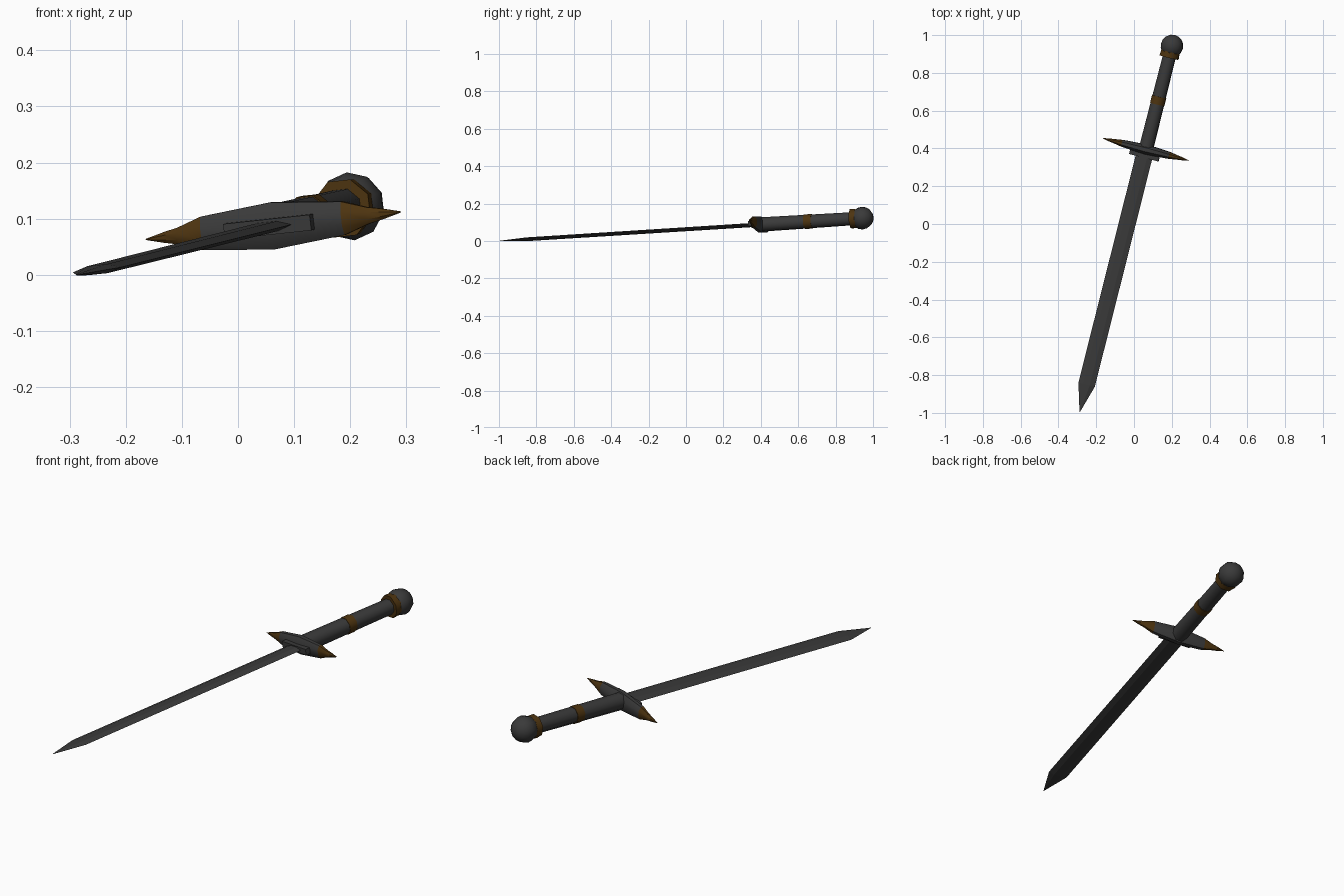
import bpy, bmesh, math
from mathutils import Matrix, Vector

if "Cube" in bpy.data.objects:
    bpy.data.objects.remove(bpy.data.objects["Cube"])

# Sword frame: x across the guard, y along the blade towards the pommel, z out of the flat
U = Vector((0.252, 1.0, 0.063)).normalized()
W = Vector((0.455, -0.12, 0.049))
W = (W - U * W.dot(U)).normalized()
V = W.cross(U)
FRAME = Matrix.Translation((0.063, 0.395, 0.0875)) @ Matrix((W, U, V)).transposed().to_4x4()


def material(name, rgb):
    m = bpy.data.materials.new(name)
    m.diffuse_color = (*rgb, 1)
    m.use_nodes = True
    m.node_tree.nodes["Principled BSDF"].inputs["Base Color"].default_value = m.diffuse_color
    return m


STEEL = material("dark grey", (0.042, 0.042, 0.042))
BRONZE = material("dark bronze brown", (0.075, 0.034, 0.005))


def ring(n):
    return [(math.cos(2 * math.pi * (i + 0.5) / n), math.sin(2 * math.pi * (i + 0.5) / n))
            for i in range(n)]


def loft(name, axis, profile, sections, mats, rule=None, smooth=35):
    """Skin a profile along an axis; each section is (position, half size a, half size b)."""
    bm = bmesh.new()
    rows = []
    for p, a, b in sections:
        rows.append([bm.verts.new((p, c * a, s * b) if axis == 'x' else (c * a, p, s * b))
                     for c, s in profile])
    n = len(profile)
    for lo, hi in zip(rows, rows[1:]):
        for i in range(n):
            bm.faces.new((lo[i], lo[(i + 1) % n], hi[(i + 1) % n], hi[i]))
    bm.faces.new(rows[0])
    bm.faces.new(rows[-1])
    return finish(name, bm, mats, rule, smooth)


def finish(name, bm, mats, rule=None, smooth=35):
    bmesh.ops.recalc_face_normals(bm, faces=bm.faces)
    if rule:
        for f in bm.faces:
            f.material_index = rule(f.calc_center_median())
    me = bpy.data.meshes.new(name)
    bm.to_mesh(me)
    bm.free()
    me.transform(FRAME)
    ob = bpy.data.objects.new(name, me)
    bpy.context.collection.objects.link(ob)
    for m in mats:
        me.materials.append(m)
    if smooth:
        bpy.ops.object.select_all(action='DESELECT')
        ob.select_set(True)
        bpy.context.view_layer.objects.active = ob
        bpy.ops.object.shade_smooth_by_angle(angle=math.radians(smooth))
    return ob


# Blade: flat-centred hexagonal section, drawn in to a point
hexagon = [(1, 0), (0.4, 1), (-0.4, 1), (-1, 0), (-0.4, -1), (0.4, -1)]
loft("blade", 'y', hexagon,
     [(-1.437, 0.001, 0.001), (-1.287, 0.045, 0.008), (-0.01, 0.045, 0.009)], [STEEL], smooth=0)

# Flat collar where the blade meets the guard
square = [(1, 1), (-1, 1), (-1, -1), (1, -1)]
loft("blade_collar", 'y', square, [(-0.045, 0.08, 0.014), (0, 0.08, 0.014)], [STEEL], smooth=0)

# Crossguard: swollen middle with bronze pointed ends
k = 1 / math.cos(math.pi / 8)
half = [(0.236, 0.001, 0.001), (0.20, 0.008, 0.010), (0.175, 0.011, 0.015), (0.13, 0.018, 0.030)]
arm = [(x, a * k, b * k) for x, a, b in half]
guard = [(-x, a, b) for x, a, b in arm] + [(0, 0.026 * k, 0.042 * k)] + arm[::-1]
loft("crossguard", 'x', ring(8), guard, [STEEL, BRONZE], lambda c: int(abs(c.x) > 0.131))

# Grip, its middle band, and the ring under the pommel
loft("grip", 'y', ring(8), [(0.0, 0.040, 0.040), (0.54, 0.036, 0.036)], [STEEL], smooth=50)
loft("grip_band", 'y', ring(8), [(0.247, 0.0405, 0.0405), (0.289, 0.0405, 0.0405)],
     [BRONZE], smooth=50)
loft("pommel_ring", 'y', ring(8), [(0.503, 0.054, 0.054), (0.535, 0.052, 0.052)],
     [BRONZE], smooth=50)

# Ball pommel
bm = bmesh.new()
bmesh.ops.create_uvsphere(bm, u_segments=10, v_segments=8, radius=0.061,
                          matrix=Matrix.Translation((0, 0.565, 0)) @ Matrix.Rotation(math.pi / 2, 4, 'X'))
finish("pommel", bm, [STEEL], smooth=50)
